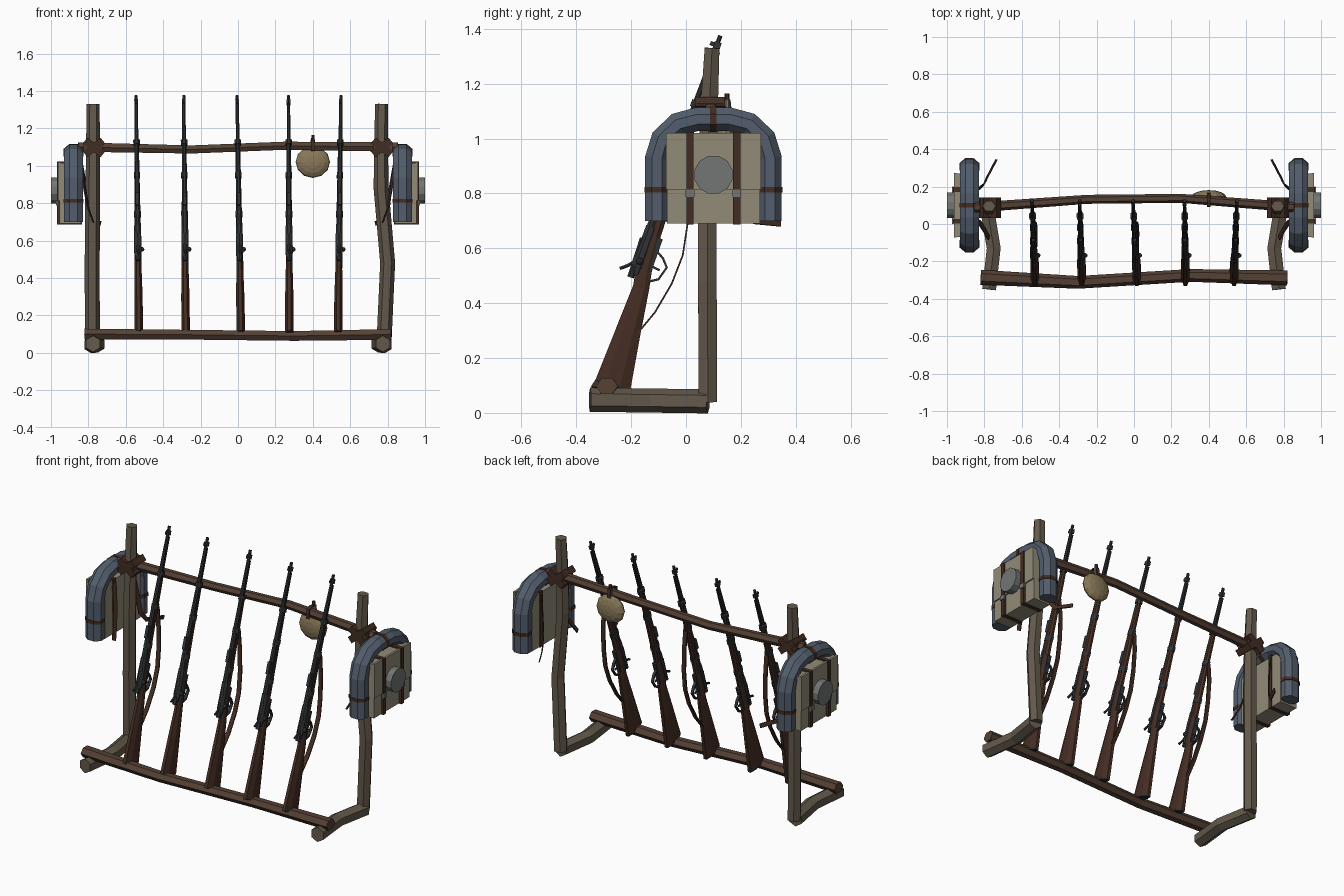
import bpy, bmesh, math
from mathutils import Vector as V, Matrix as M

if "Cube" in bpy.data.objects:
    bpy.data.objects.remove(bpy.data.objects["Cube"])

XF = M.Identity(4)   # transform applied to every part being built


def mat(name, c):
    m = bpy.data.materials.new(name)
    m.diffuse_color = (*c, 1)
    m.use_nodes = True
    m.node_tree.nodes["Principled BSDF"].inputs["Base Color"].default_value = m.diffuse_color
    return m


POST = mat("weathered_wood", (.125, .10, .07))
RAIL = mat("rail_wood", (.09, .052, .035))
STOCK = mat("stock_wood", (.06, .027, .017))
STEEL = mat("dark_steel", (.03, .032, .035))
BLUE = mat("blanket_wool", (.085, .11, .15))
CANVAS = mat("canvas", (.29, .26, .19))
LEATHER = mat("leather", (.055, .026, .016))
TIN = mat("tin", (.17, .18, .175))
TAN = mat("canteen_cloth", (.25, .19, .10))


def make(name, bm, m):
    bm.transform(XF)
    bmesh.ops.recalc_face_normals(bm, faces=bm.faces)
    me = bpy.data.meshes.new(name)
    bm.to_mesh(me)
    bm.free()
    me.materials.append(m)
    ob = bpy.data.objects.new(name, me)
    bpy.context.collection.objects.link(ob)
    return ob


def sweep(name, pts, size, n, m, up=(0, 0, 1), flat=True):
    """n-sided tube through pts; size is (side, up) half widths, one pair or one per point."""
    pts = [V(p) for p in pts]
    if not isinstance(size, list):
        size = [size] * len(pts)
    k, ph = (1 / math.cos(math.pi / n), math.pi / n) if flat else (1, 0)
    bm = bmesh.new()
    rings = []
    for i, p in enumerate(pts):
        t = V()
        if i:
            t += (p - pts[i - 1]).normalized()
        if i < len(pts) - 1:
            t += (pts[i + 1] - p).normalized()
        t.normalize()
        s = t.cross(V(up)).normalized()
        u = s.cross(t)
        a, b = size[i]
        rings.append([bm.verts.new(p + s * a * k * math.cos(ph + j * math.tau / n)
                                   + u * b * k * math.sin(ph + j * math.tau / n)) for j in range(n)])
    for r, q in zip(rings, rings[1:]):
        for j in range(n):
            bm.faces.new((r[j], r[(j + 1) % n], q[(j + 1) % n], q[j]))
    bm.faces.new(rings[0])
    bm.faces.new(rings[-1])
    return make(name, bm, m)


def box(name, lo, hi, m, rot=None):
    lo, hi = V(lo), V(hi)
    bm = bmesh.new()
    bmesh.ops.create_cube(bm, size=1)
    bm.transform(M.Translation((lo + hi) / 2) @ (rot or M.Identity(4)) @ M.Diagonal((*(hi - lo), 1)))
    return make(name, bm, m)


def ball(name, c, r, m, u=8, v=6):
    bm = bmesh.new()
    bmesh.ops.create_uvsphere(bm, u_segments=u, v_segments=v, radius=1)
    bm.transform(M.Translation(c) @ M.Diagonal((*r, 1)) @ M.Rotation(math.pi / 2, 4, 'X'))
    return make(name, bm, m)


# rack frame: posts (right one crooked), feet and two rails
Y = (0, 1, 0)
post_r = [(.04, .039)] * 3 + [(.037, .037), (.035, .031)]
sweep("left_post", [(-.778, .08, .04), (-.78, .078, .45), (-.777, .077, .8), (-.775, .084, 1.1), (-.775, .095, 1.33)],
      post_r, 6, POST, Y, False)
sweep("right_post", [(.78, .08, .04), (.80, .078, .48), (.765, .077, .88), (.765, .084, 1.1), (.768, .095, 1.33)],
      post_r, 6, POST, Y, False)
for sx, side in ((-1, "left"), (1, "right")):
    sweep(side + "_foot", [(sx * .775, -.35, .048), (sx * .75, -.13, .045), (sx * .785, .08, .042)],
          (.037, .038), 6, POST)
    for a in (-38, 38):
        box(side + "_lashing", (sx * .77 - .06, .032, 1.078), (sx * .77 + .06, .142, 1.118), LEATHER,
            M.Rotation(math.radians(a), 4, 'Y'))
    box(side + "_lashing_wrap", (sx * .775 - .05, .04, 1.07), (sx * .775 + .05, .135, 1.128), RAIL)
sweep("bottom_rail", [(-.82, -.285, .1), (-.3, -.312, .097), (.3, -.275, .09), (.82, -.288, .098)],
      [(.04, .033), (.034, .03), (.034, .03), (.04, .033)], 6, RAIL, flat=False)
sweep("top_rail", [(-.855, .088, 1.1), (-.25, .132, 1.087), (.25, .137, 1.107), (.855, .09, 1.1)],
      [(.027, .029), (.024, .025), (.024, .025), (.027, .029)], 6, RAIL, flat=False)


def rifle(sling):
    # local frame: z along the barrel, +y towards the underside
    X = (1, 0, 0)
    st = [(.005, -.014, .117, .023), (.21, -.006, .084, .022), (.37, 0, .06, .018), (.43, -.01, .048, .018),
          (.56, -.013, .036, .017), (.85, -.012, .027, .014), (1.07, -.008, .02, .012)]
    sweep("rifle_stock", [(0, (a + b) / 2, s) for s, a, b, w in st],
          [(w, (b - a) / 2) for s, a, b, w in st], 8, STOCK, Y)
    sweep("butt_plate", [(0, .052, -.004), (0, .0515, .006)], (.0225, .066), 8, STEEL, Y)
    sweep("barrel", [(0, -.012, .5), (0, -.01, .8), (0, -.004, 1.33)],
          [(.0145,) * 2, (.0125,) * 2, (.008,) * 2], 8, STEEL, Y)
    sweep("cleaning_rod", [(0, .014, 1.05), (0, .012, 1.27)], (.004, .004), 4, STEEL, Y)
    sweep("receiver", [(0, -.004, .405), (0, -.006, .44), (0, -.006, .59)],
          [(.014, .016), (.02, .024), (.018, .022)], 8, STEEL, Y)
    box("magazine_plate", (-.013, .02, .41), (.013, .046, .56), STEEL)
    sweep("bolt", [(0, -.018, .39), (0, -.022, .54)], (.011, .011), 6, STEEL, Y)
    sweep("bolt_handle", [(0, -.018, .455), (.004, -.045, .425), (.006, -.066, .408)], (.006, .006), 6, STEEL, X)
    ball("bolt_knob", (.022, -.006, .457), (.013, .013, .013), STEEL)
    sweep("trigger_guard", [(0, .035, .515), (0, .07, .495), (0, .094, .468), (0, .08, .418), (0, .045, .395)],
          (.004, .008), 4, STEEL, X)
    sweep("trigger", [(0, .035, .455), (0, .073, .45)], (.004, .004), 4, STEEL, X)
    for s, a, b, w in ((.66, -.027, .036, .0185), (.88, -.025, .031, .017), (1.065, -.023, .026, .018)):
        sweep("barrel_band", [(0, (a + b) / 2, s - .013), (0, (a + b) / 2, s + .013)],
              (w, (b - a) / 2), 8, STEEL, Y)
    box("rear_sight", (-.009, -.036, .70), (.009, -.012, .77), STEEL)
    box("front_sight_base", (-.010, -.016, 1.28), (.010, .010, 1.305), STEEL)
    box("front_sight", (-.003, -.03, 1.285), (.003, -.005, 1.30), STEEL)
    if sling:
        sweep("sling", [(0, .075, .21), (.003, .108, .30), (.006, .131, .42), (.006, .134, .53),
                        (.004, .112, .645), (0, .07, .78), (0, .025, .88)], (.003, .013), 4, LEATHER, X)


# five rifles leaning back on the top rail
for i, (x0, x1) in enumerate(((-.53, -.545), (-.28, -.29), (.015, -.005), (.275, .27), (.535, .55))):
    XF = (M.Translation((x0, -.315, .12)) @ M.Rotation((x1 - x0) / 1.25, 4, 'Y')
          @ M.Rotation(math.radians(-19.5), 4, 'X'))
    rifle(i % 2 == 0)


def pack(side):
    # knapsack body, flap and straps
    box(side + "_pack_body", (.84, -.07, .69), (.955, .27, 1.015), CANVAS)
    box(side + "_pack_flap", (.95, -.073, .815), (.963, .273, 1.02), CANVAS)
    for y in (.015, .185):
        box(side + "_pack_strap", (.835, y - .013, .687), (.969, y + .013, 1.023), LEATHER)
        box(side + "_buckle", (.965, y - .016, .787), (.974, y + .016, .815), TIN)
    sweep(side + "_mess_tin", [(.955, .1, .868), (1.0, .1, .868)], (.069, .069), 12, TIN)
    # blanket rolled over the pack as an arch
    half = [(-.106, .70), (-.106, .93), (-.085, 1.0), (-.03, 1.052), (.04, 1.07)]
    path = half + [(.2 - y, z) for y, z in reversed(half)]
    sweep(side + "_blanket_roll", [(.88, y, z) for y, z in path], (.043, .051), 8, BLUE, (1, 0, 0))
    for y in (-.106, .306):
        sweep(side + "_blanket_strap", [(.88, y, .803), (.88, y, .823)], (.046, .054), 8, LEATHER, (1, 0, 0))
    sweep(side + "_blanket_strap", [(.88, .088, 1.07), (.88, .112, 1.07)], (.046, .054), 8, LEATHER, (1, 0, 0))
    # loose shoulder straps on the inner face
    sweep(side + "_shoulder_strap", [(.836, .185, 1.0), (.815, .20, .88), (.80, .215, .75), (.785, .25, .70),
                                     (.735, .345, .692)], (.013, .003), 4, LEATHER, (1, .5, .3))
    sweep(side + "_shoulder_strap", [(.836, .015, 1.0), (.82, .0, .88), (.80, -.03, .77), (.775, -.075, .70)],
          (.013, .003), 4, LEATHER, (1, .5, .3))


for side, sx in (("right", 1), ("left", -1)):
    XF = M.Diagonal((sx, 1, 1, 1))
    pack(side)
XF = M.Identity(4)

# canteen hung behind the top rail
ball("canteen", (.4, .146, 1.02), (.092, .035, .085), TAN, 12, 8)
sweep("canteen_neck", [(.4, .15, 1.09), (.4, .15, 1.14)], (.012, .012), 8, TIN, Y)
sweep("canteen_stopper", [(.4, .15, 1.138), (.4, .15, 1.165)], (.008, .008), 6, LEATHER, Y)
sweep("canteen_loop", [(.4, .165, 1.09), (.4, .16, 1.14), (.4, .125, 1.145), (.4, .097, 1.135), (.4, .094, 1.08)],
      (.003, .01), 4, LEATHER, (1, 0, 0))
